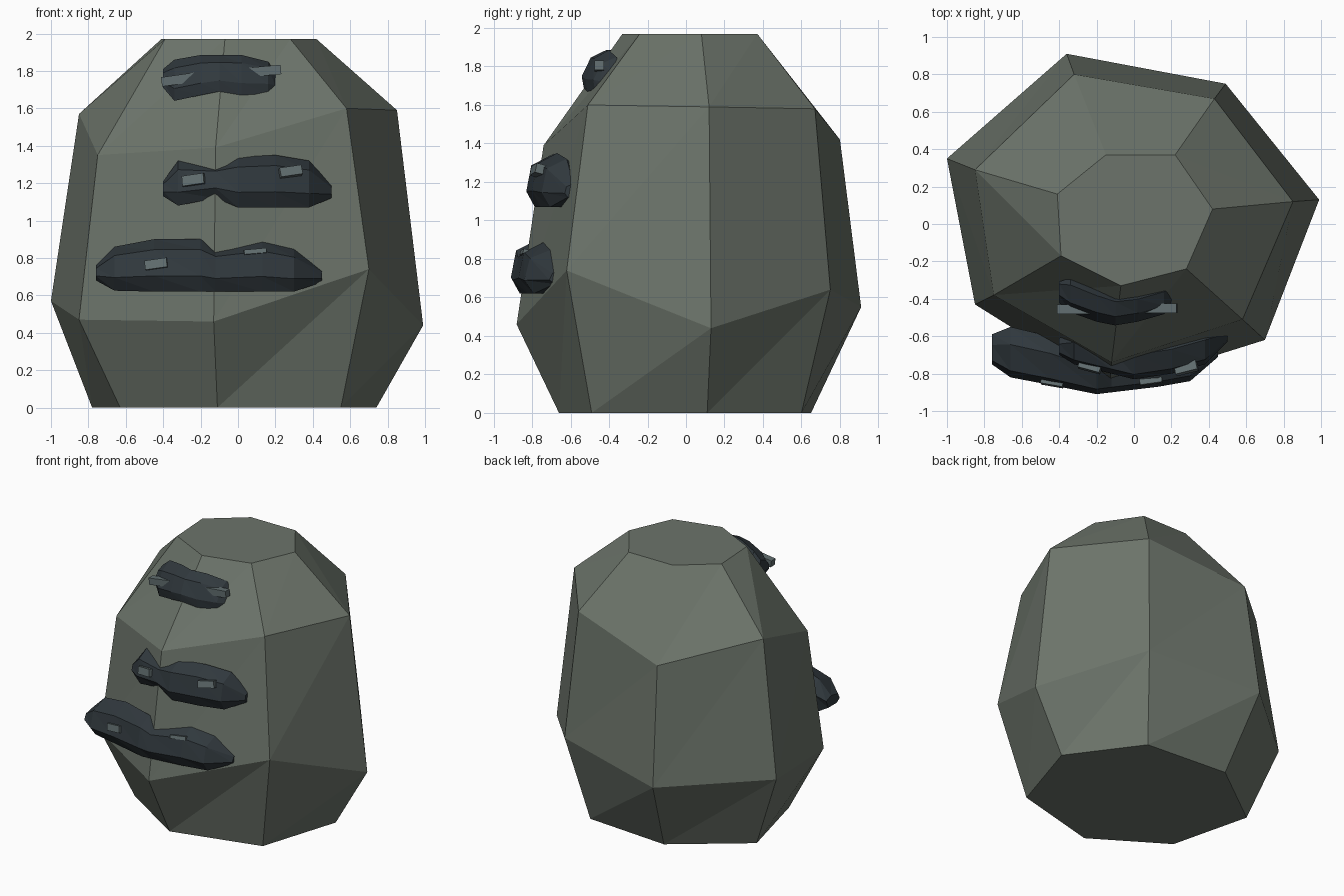
import bpy, bmesh
from math import radians
from mathutils import Euler

if "Cube" in bpy.data.objects:
    bpy.data.objects.remove(bpy.data.objects["Cube"])


def material(name, rgb):
    m = bpy.data.materials.new(name)
    m.diffuse_color = (*rgb, 1)
    m.use_nodes = True
    m.node_tree.nodes["Principled BSDF"].inputs["Base Color"].default_value = m.diffuse_color
    return m


STONE = material("stone", (0.15, 0.175, 0.145))
DARK = material("dark_stone", (0.03, 0.04, 0.047))
CHIP = material("chip_grey", (0.12, 0.155, 0.16))


def loft(name, rings, mat):
    """Join equal-sized rings with triangles and close both ends."""
    bm = bmesh.new()
    vs = [[bm.verts.new(p) for p in ring] for ring in rings]
    n = len(vs[0])
    for lo, hi in zip(vs, vs[1:]):
        for i in range(n):
            j = (i + 1) % n
            bm.faces.new((lo[i], lo[j], hi[j]))
            bm.faces.new((lo[i], hi[j], hi[i]))
    bm.faces.new(vs[0][::-1])
    bm.faces.new(vs[-1])
    bmesh.ops.recalc_face_normals(bm, faces=bm.faces)
    me = bpy.data.meshes.new(name)
    bm.to_mesh(me)
    bm.free()
    me.materials.append(mat)
    ob = bpy.data.objects.new(name, me)
    bpy.context.collection.objects.link(ob)
    return ob


# Boulder body: four seven-sided rings, anticlockwise from the front right
base = [(.55, -.49), (.74, .11), (.38, .60), (-.27, .65), (-.78, .27), (-.63, -.33), (-.11, -.66)]
belly = [(.70, -.62, .74), (.99, .13, .44), (.49, .75, .64), (-.36, .91, .55),
         (-1, .35, .57), (-.85, -.43, .47), (-.13, -.88, .46)]
shoulder = [(.58, -.51, 1.60), (.85, .12, 1.59), (.43, .67, 1.58), (-.32, .80, 1.42),
            (-.85, .29, 1.57), (-.75, -.38, 1.35), (-.12, -.74, 1.39)]
crown = [(.28, -.24), (.42, .08), (.22, .37), (-.15, .37), (-.41, .16), (-.39, -.17), (-.07, -.33)]
loft("boulder", [[(x, y, 0) for x, y in base], belly, shoulder,
                 [(x, y, 1.97) for x, y in crown]], STONE)

# Chiselled section shared by the ridges: (depth, height) as fractions
SECTION = [(0, .3), (.22, 0), (.85, 0), (1, .7), (.65, 1), (.13, .8)]


def ridge(name, stations, lean=0):
    """Bent stone bar; each station is x, front y, back y, low z, high z."""
    loft(name, [[(x, f + (b - f) * u + lean * (v - .5), lo + (hi - lo) * v)
                 for u, v in SECTION] for x, f, b, lo, hi in stations], DARK)


ridge("lower_ridge", [
    (-.76, -.75, -.59, .68, .76), (-.66, -.82, -.55, .625, .86), (-.45, -.86, -.60, .62, .90),
    (-.20, -.91, -.70, .62, .90), (-.12, -.90, -.69, .62, .855), (.13, -.87, -.66, .62, .89),
    (.30, -.84, -.62, .62, .85), (.45, -.71, -.58, .67, .74)])
ridge("middle_ridge", [
    (-.40, -.70, -.61, 1.13, 1.21), (-.32, -.75, -.57, 1.08, 1.32), (-.12, -.80, -.61, 1.12, 1.30),
    (.00, -.83, -.63, 1.07, 1.34), (.20, -.80, -.60, 1.07, 1.35), (.38, -.75, -.55, 1.07, 1.32),
    (.50, -.63, -.56, 1.12, 1.19)])
ridge("upper_ridge", [
    (-.40, -.41, -.32, 1.71, 1.81), (-.34, -.46, -.30, 1.64, 1.86), (-.20, -.51, -.36, 1.67, 1.885),
    (-.10, -.53, -.40, 1.69, 1.885), (.02, -.51, -.39, 1.67, 1.885), (.16, -.47, -.35, 1.68, 1.85),
    (.20, -.43, -.34, 1.69, 1.80)], lean=.06)


# Pale chips set into the ridges: centre, size, tilt (degrees about x, y, z)
chips = [
    ((-.435, -.84, .765), (.12, .05, .05), (-10, -8, -10)),
    ((.09, -.83, .83), (.12, .05, .025), (-15, -5, 8)),
    ((-.235, -.76, 1.215), (.12, .05, .055), (-10, -8, -15)),
    ((.28, -.77, 1.26), (.12, .05, .05), (-15, -8, 14)),
    ((-.31, -.455, 1.755), (.20, .05, .05), (0, -8, 0)),
    ((.145, -.45, 1.80), (.17, .05, .05), (0, -5, 0))]
for i, (centre, size, tilt) in enumerate(chips):
    rot = Euler([radians(a) for a in tilt]).to_matrix()
    bm = bmesh.new()
    bmesh.ops.create_cube(bm, size=1)
    for v in bm.verts:
        v.co = rot @ type(v.co)(c * s for c, s in zip(v.co, size))
    me = bpy.data.meshes.new("chip")
    bm.to_mesh(me)
    bm.free()
    me.materials.append(CHIP)
    ob = bpy.data.objects.new(f"chip_{i + 1}", me)
    ob.location = centre
    bpy.context.collection.objects.link(ob)
